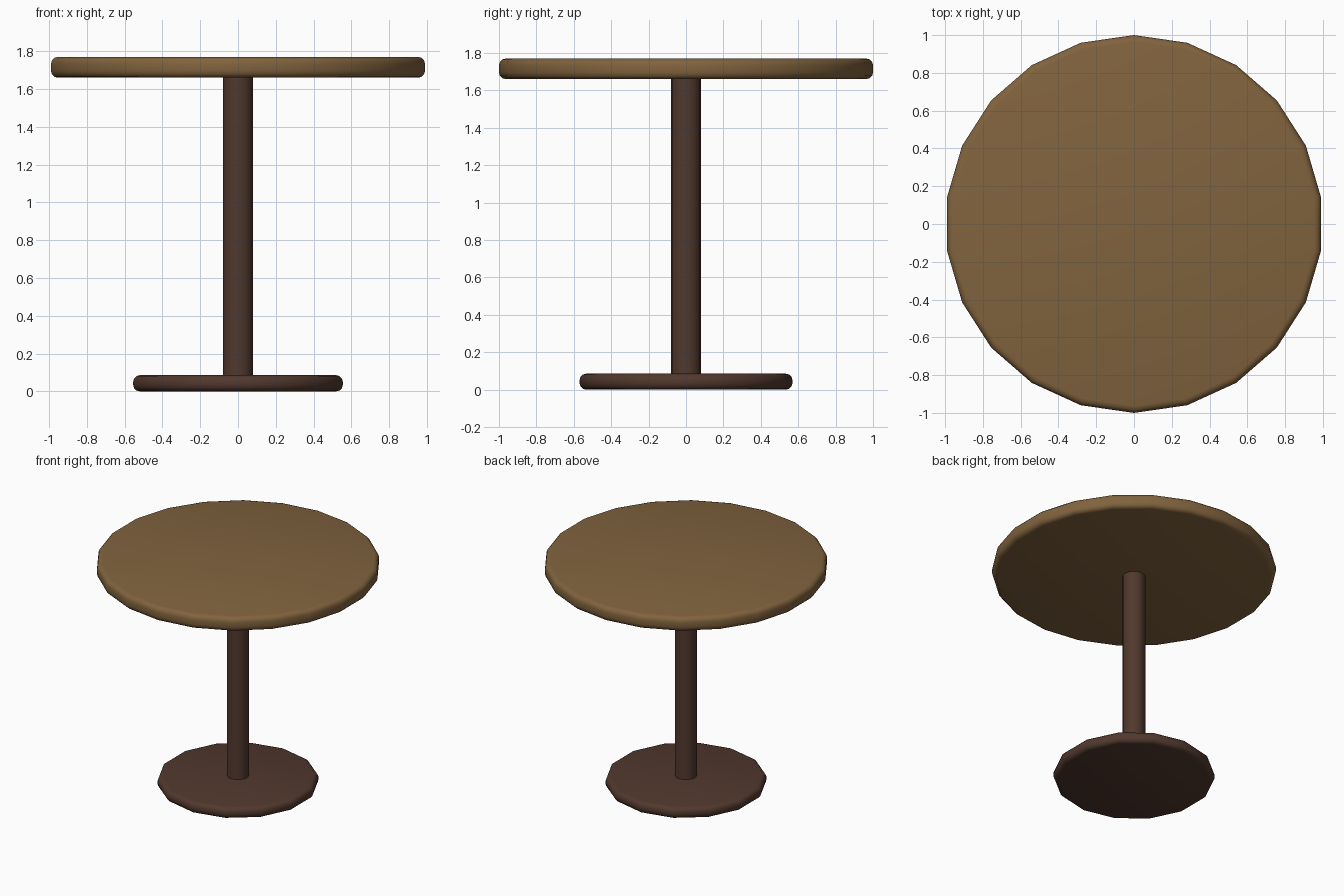
import bpy
import math

if "Cube" in bpy.data.objects:
    bpy.data.objects.remove(bpy.data.objects["Cube"])


def material(name, rgb):
    m = bpy.data.materials.new(name)
    m.diffuse_color = (*rgb, 1)
    m.use_nodes = True
    m.node_tree.nodes["Principled BSDF"].inputs["Base Color"].default_value = m.diffuse_color
    return m


def disc(name, sides, radius, z0, z1, mat, bevel=0.0, segments=3):
    bpy.ops.mesh.primitive_cylinder_add(vertices=sides, radius=radius, depth=z1 - z0,
                                        location=(0, 0, (z0 + z1) / 2))
    ob = bpy.context.object
    ob.name = name
    ob.data.materials.append(mat)
    if bevel:
        # Round only the rims; the shallow side corners stay below the limit
        mod = ob.modifiers.new("rounded_rim", 'BEVEL')
        mod.width = bevel
        mod.segments = segments
        mod.limit_method = 'ANGLE'
        mod.angle_limit = math.radians(40)
        bpy.ops.object.modifier_apply(modifier=mod.name)
    bpy.ops.object.shade_smooth_by_angle(angle=math.radians(40))
    return ob


oak = material("oak", (0.22, 0.125, 0.048))
walnut = material("walnut", (0.082, 0.04, 0.027))

# Round foot, central column and table top
disc("base", 14, 0.569, 0.0, 0.085, walnut, 0.034)
disc("column", 16, 0.08, 0.08, 1.665, walnut)
disc("table_top", 22, 1.0, 1.66, 1.77, oak, 0.036)
